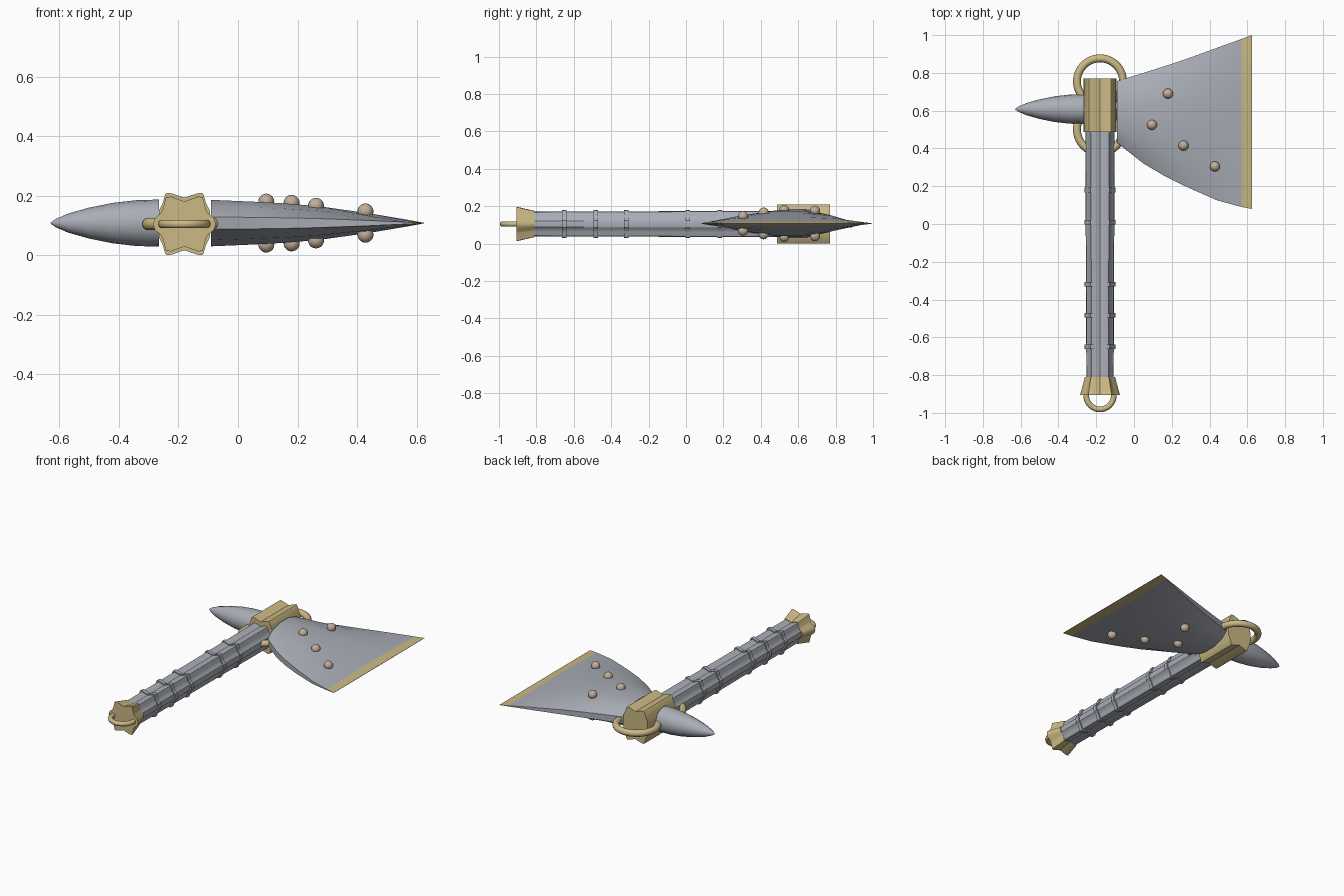
import bpy, bmesh, math

if "Cube" in bpy.data.objects:
    bpy.data.objects.remove(bpy.data.objects["Cube"])

CX, CZ = -0.18, 0.105          # handle axis


def material(name, rgb):
    m = bpy.data.materials.new(name)
    m.diffuse_color = (*rgb, 1)
    m.use_nodes = True
    m.node_tree.nodes["Principled BSDF"].inputs["Base Color"].default_value = m.diffuse_color
    return m


STEEL = material("steel grey", (0.40, 0.42, 0.47))
GOLD = material("pale gold", (0.60, 0.49, 0.23))
STUD = material("tan stud", (0.53, 0.42, 0.32))


def finish(bm, name, mats, angle=35):
    bmesh.ops.recalc_face_normals(bm, faces=bm.faces)
    me = bpy.data.meshes.new(name)
    bm.to_mesh(me)
    bm.free()
    ob = bpy.data.objects.new(name, me)
    bpy.context.collection.objects.link(ob)
    for m in mats:
        me.materials.append(m)
    bpy.ops.object.select_all(action='DESELECT')
    ob.select_set(True)
    bpy.context.view_layer.objects.active = ob
    bpy.ops.object.shade_smooth_by_angle(angle=math.radians(angle))
    return ob


def loft(name, rings, mats, rule=None):
    """Skin a list of closed rings and cap both ends."""
    bm = bmesh.new()
    vs = [[bm.verts.new(p) for p in ring] for ring in rings]
    n = len(vs[0])
    for a, b in zip(vs, vs[1:]):
        for i in range(n):
            j = (i + 1) % n
            bm.faces.new((a[i], a[j], b[j], b[i]))
    bm.faces.new(vs[0])
    bm.faces.new(vs[-1])
    if rule:
        for f in bm.faces:
            f.material_index = rule(f.calc_center_median())
    return finish(bm, name, mats)


def mirrored(q):
    """Complete a quarter outline running from the x axis to the z axis."""
    half = q + [(-x, z) for x, z in q[-2::-1]]
    return half + [(x, -z) for x, z in half[-2:0:-1]]


def bar(name, outline, stations, mat):
    """Run an outline along y; stations are (y, scale)."""
    return loft(name, [[(CX + x * s, y, CZ + z * s) for x, z in outline]
                       for y, s in stations], [mat])


def torus(name, y, major, minor, seg=40, sides=10):
    bm = bmesh.new()
    vs = []
    for i in range(seg):
        a = 2 * math.pi * i / seg
        row = []
        for j in range(sides):
            b = 2 * math.pi * j / sides
            r = major + minor * math.cos(b)
            row.append(bm.verts.new((CX + r * math.cos(a), y + r * math.sin(a),
                                     CZ + minor * math.sin(b))))
        vs.append(row)
    for i in range(seg):
        for j in range(sides):
            k, l = (i + 1) % seg, (j + 1) % sides
            bm.faces.new((vs[i][j], vs[k][j], vs[k][l], vs[i][l]))
    return finish(bm, name, [GOLD], 60)


# Fluted handle with raised bands
flute = mirrored([(.076, 0), (.073, .018), (.058, .033), (.055, .045),
                  (.047, .066), (.036, .069), (0, .057)])
bar("handle", flute, [(-0.82, .95), (0.6, 1.03)], STEEL)
for y in (0.18, 0.01, -0.32, -0.483, -0.65):
    bar("handle_band", flute, [(y - .012, 1.09), (y + .012, 1.09)], STEEL)

# Flared pommel
flare = mirrored([(.105, 0), (.099, .02), (.078, .037), (.072, .05),
                  (.062, .09), (.046, .092), (0, .076)])
bar("pommel", flare, [(-0.905, 1), (-0.81, .76)], GOLD)

# Head collar
collar = mirrored([(.088, 0), (.085, .045), (.072, .072), (.064, .1),
                   (.058, .105), (.04, .102), (0, .088)])
bar("collar", collar, [(0.487, 1), (0.77, 1)], GOLD)

# Rings
torus("pommel_ring", -0.908, 0.073, 0.015)
torus("collar_ring_back", 0.755, 0.122, 0.021)
torus("collar_ring_front", 0.5, 0.122, 0.021)

# Rear spike
spike = [(-.265, .079), (-.34, .077), (-.42, .068), (-.5, .052),
         (-.57, .032), (-.612, .014), (-.63, .001)]
loft("spike", [[(x, .608 + r * math.cos(math.tau * i / 16),
                 CZ + .003 + r * math.sin(math.tau * i / 16)) for i in range(16)]
               for x, r in spike], [STEEL])

# Blade: stations are x, lower y, upper y, half thickness
blade = [(-.09, .43, .757, .078), (.05, .32, .80, .072), (.16, .255, .835, .066),
         (.275, .198, .873, .056), (.44, .125, .933, .033),
         (.57, .09, .98, .011), (.625, .08, 1.0, .001)]
rings = []
for x, lo, hi, t in blade:
    ring = []
    for i in range(12):
        a = math.tau * (i + .5) / 12
        c, s = math.cos(a) / .966, math.sin(a) / .966
        ring.append((x, (lo + hi) / 2 + c * (hi - lo) / 2, CZ + .003 + s * t))
    rings.append(ring)
loft("blade", rings, [STEEL, GOLD], lambda c: int(c.x > .571))

# Studs on both blade faces
for x, y, h in ((.095, .525, .072), (.18, .69, .068), (.262, .415, .058), (.428, .305, .039)):
    for side in (1, -1):
        bm = bmesh.new()
        bmesh.ops.create_uvsphere(bm, u_segments=16, v_segments=10, radius=.027)
        bmesh.ops.translate(bm, verts=bm.verts, vec=(x, y, CZ + .003 + side * h))
        finish(bm, "stud", [STUD], 60)
